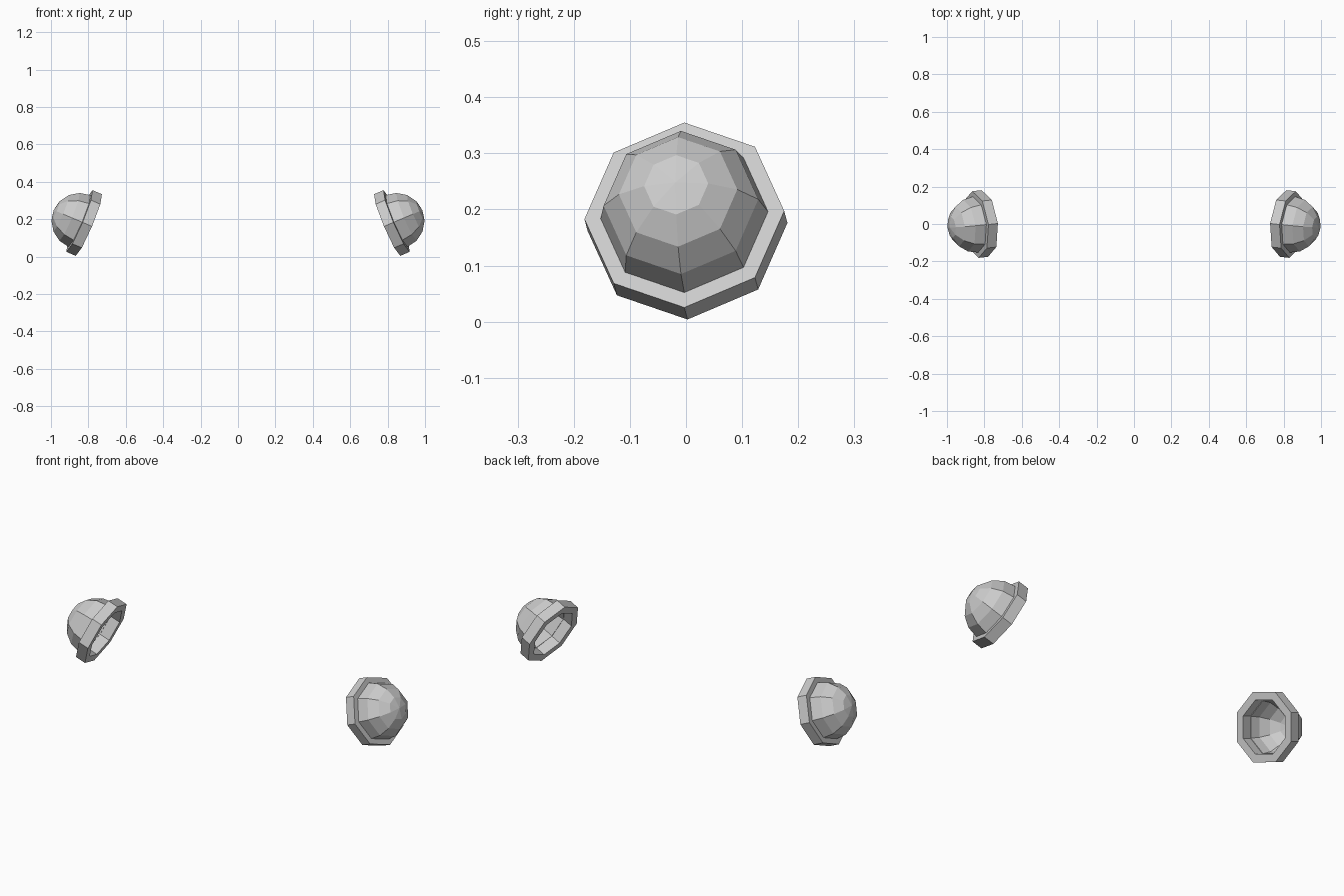
import bpy, bmesh
from math import radians, cos, sin, pi
from mathutils import Matrix

if "Cube" in bpy.data.objects:
    bpy.data.objects.remove(bpy.data.objects["Cube"])

SIDES = 8
R = 0.15          # dome radius
POSE = (Matrix.Translation((0.848, -0.003, 0.19))
        @ Matrix.Rotation(radians(-23), 4, 'Y')
        @ Matrix.Rotation(radians(-6), 4, 'Z'))


def lathe(name, profile, side):
    """Revolve a closed (height, radius) profile around local x, pose it, mirror if side is -1."""
    bm = bmesh.new()
    rings = []
    for h, r in profile:
        if r == 0:
            rings.append([bm.verts.new((h, 0, 0))] * SIDES)
        else:
            rings.append([bm.verts.new((h, r * sin(2 * pi * i / SIDES), r * cos(2 * pi * i / SIDES)))
                          for i in range(SIDES)])
    for a, b in zip(rings, rings[1:] + rings[:1]):
        for i in range(SIDES):
            j = (i + 1) % SIDES
            corners = list(dict.fromkeys((a[i], a[j], b[j], b[i])))
            if len(corners) > 2:      # skip the gap between the two poles
                bm.faces.new(corners)
    bm.transform(Matrix.Diagonal((side, 1, 1, 1)) @ POSE)
    bmesh.ops.recalc_face_normals(bm, faces=bm.faces)
    me = bpy.data.meshes.new(name)
    bm.to_mesh(me)
    bm.free()
    ob = bpy.data.objects.new(name, me)
    bpy.context.collection.objects.link(ob)
    return ob


def arc(r):
    return [(r * sin(radians(a)), r * cos(radians(a)) if a < 90 else 0)
            for a in (0, 22.5, 45, 67.5, 90)]


for side, label in ((1, "right"), (-1, "left")):
    # hollow faceted dome: outer skin, then inner skin back to the opening
    lathe(label + "_dome", arc(R) + arc(R - 0.015)[::-1], side)
    # thick octagonal collar around the opening
    lathe(label + "_collar", [(0, 0.179), (-0.055, 0.179), (-0.055, 0.138), (0, 0.138)], side)
